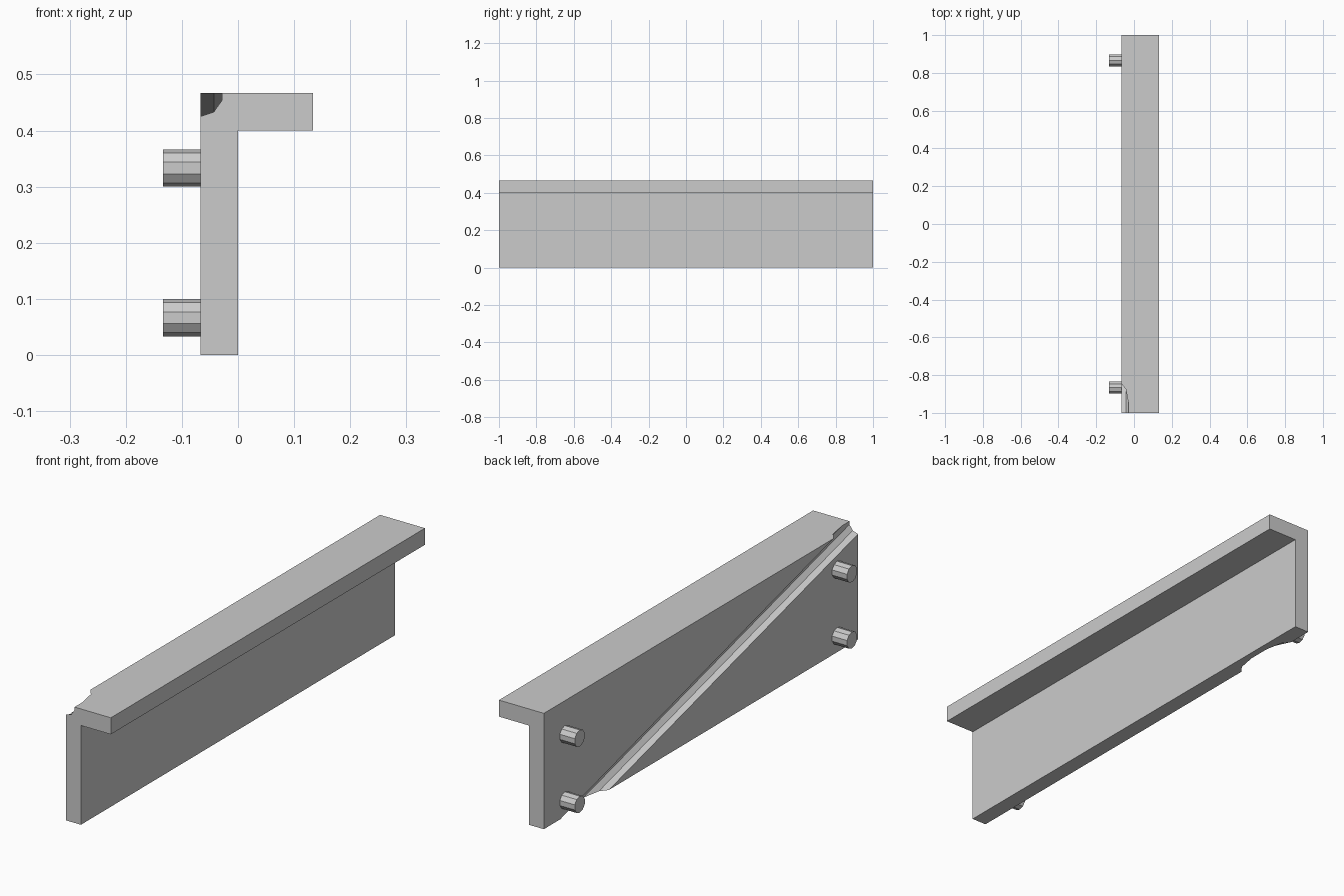
import bpy
import bmesh
from math import cos, sin, pi, radians
from mathutils import Vector, Matrix

cube = bpy.data.objects.get("Cube")
if cube:
    bpy.data.objects.remove(cube, do_unlink=True)

U = 1 / 15          # wall thickness, the module for every size
SIDES = 10

grey = bpy.data.materials.new("light grey")
grey.use_nodes = True
colour = (0.6, 0.6, 0.6, 1)
grey.diffuse_color = colour
grey.node_tree.nodes["Principled BSDF"].inputs["Base Color"].default_value = colour


def prism(name, points, sweep):
    """Solid made by sweeping a flat outline along a vector."""
    bm = bmesh.new()
    face = bm.faces.new([bm.verts.new(p) for p in points])
    top = bmesh.ops.extrude_face_region(bm, geom=[face])["geom"]
    verts = [v for v in top if isinstance(v, bmesh.types.BMVert)]
    bmesh.ops.translate(bm, verts=verts, vec=sweep)
    bmesh.ops.recalc_face_normals(bm, faces=bm.faces)
    mesh = bpy.data.meshes.new(name)
    bm.to_mesh(mesh)
    bm.free()
    mesh.materials.append(grey)
    obj = bpy.data.objects.new(name, mesh)
    bpy.context.collection.objects.link(obj)
    return obj


def ring(radius):
    """Ten-sided outline as (across, up) pairs with a vertex at the top."""
    angles = [pi / 2 + 2 * pi * i / SIDES for i in range(SIDES)]
    return [(radius * cos(a), radius * sin(a)) for a in angles]


# Angle-section rail: upright wall with a flange along the top
section = [(-1, 0), (0, 0), (0, 6), (2, 6), (2, 7), (-1, 7)]
rail = prism("angle_rail", [(x * U, -1, z * U) for x, z in section], Vector((0, 2, 0)))

# Diagonal half-round groove across the outer wall face
cutter = prism("groove_cutter", [(x, -1.2, z) for x, z in ring(0.04)], Vector((0, 2.4, 0)))
cutter.data.transform(Matrix.Translation((-U, -1, 7 * U))
                      @ Matrix.Rotation(radians(-15), 4, "X")
                      @ Matrix.Translation((0, 1, 0)))
cutter.hide_render = True
cutter.hide_set(True)
groove = rail.modifiers.new("groove", "BOOLEAN")
groove.operation = "DIFFERENCE"
groove.solver = "EXACT"
groove.object = cutter
bpy.context.view_layer.objects.active = rail
bpy.ops.object.modifier_apply(modifier=groove.name)
bpy.data.objects.remove(cutter, do_unlink=True)

# Four mounting pegs on the outer wall face
for end, y in (("front", -13 * U), ("back", 13 * U)):
    for level, z in (("lower", U), ("upper", 5 * U)):
        prism(f"{end}_{level}_peg",
              [(-U, y + a, z + b) for a, b in ring(U / 2)], Vector((-U, 0, 0)))
